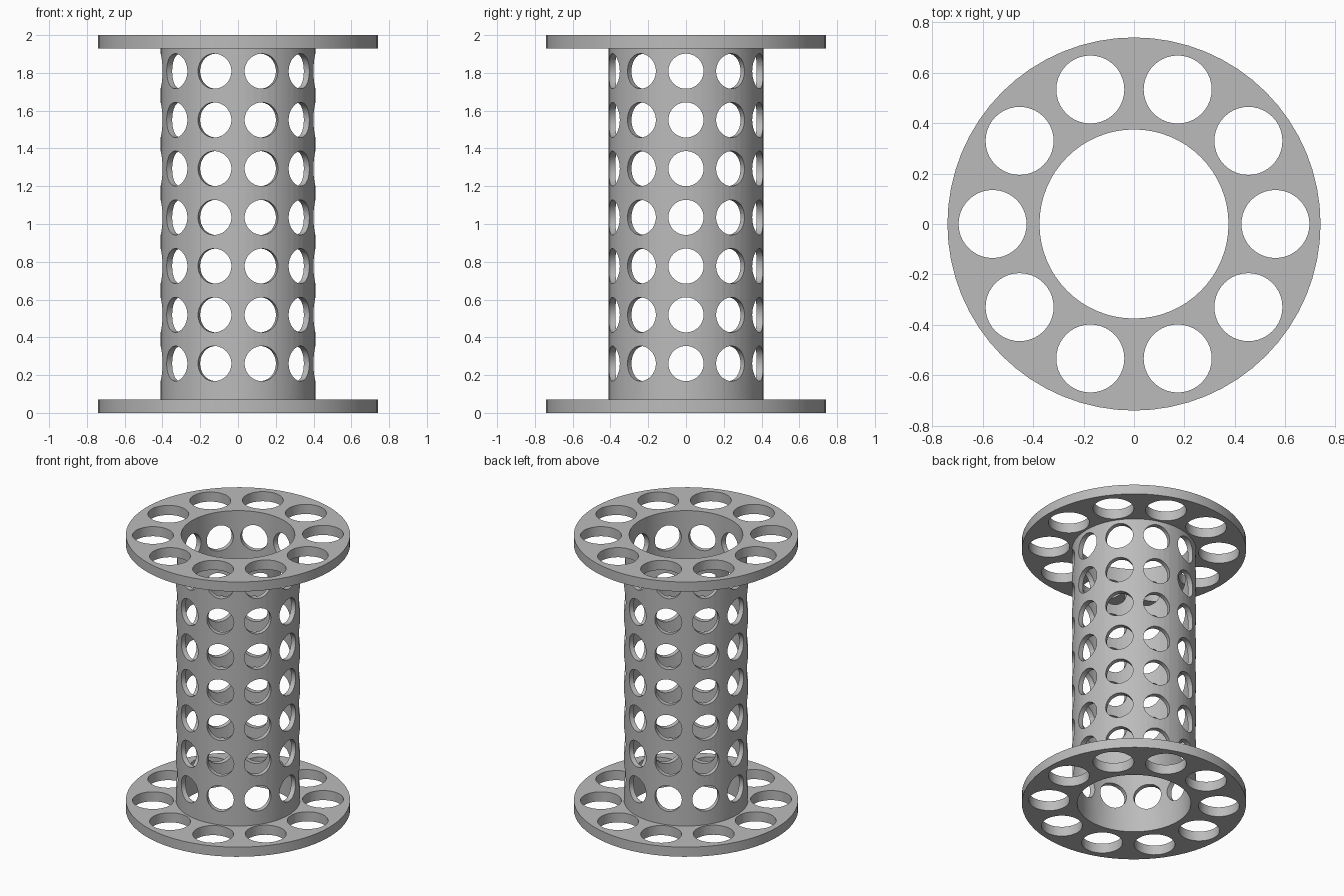
import bpy, bmesh
from math import pi, radians
from mathutils import Matrix

if "Cube" in bpy.data.objects:
    bpy.data.objects.remove(bpy.data.objects["Cube"])

HEIGHT, FLANGE_T = 2.0, 0.07
BORE, TUBE_R, FLANGE_R = 0.375, 0.41, 0.74
HOLES, ROWS = 10, 7
STEP = 2 * pi / HOLES

grey = bpy.data.materials.new("light grey")
grey.use_nodes = True
colour = (0.5, 0.5, 0.5, 1)
grey.diffuse_color = colour
grey.node_tree.nodes["Principled BSDF"].inputs["Base Color"].default_value = colour


def make_object(name, bm):
    mesh = bpy.data.meshes.new(name)
    bmesh.ops.recalc_face_normals(bm, faces=bm.faces)
    bm.to_mesh(mesh)
    bm.free()
    mesh.materials.append(grey)
    obj = bpy.data.objects.new(name, mesh)
    bpy.context.collection.objects.link(obj)
    return obj


def ring(name, outer, z0, z1, sides=64):
    """Spin a rectangular section into a thick ring."""
    bm = bmesh.new()
    section = [(BORE, z0), (outer, z0), (outer, z1), (BORE, z1)]
    verts = [bm.verts.new((r, 0, z)) for r, z in section]
    edges = [bm.edges.new((verts[i], verts[(i + 1) % 4])) for i in range(4)]
    bmesh.ops.spin(bm, geom=verts + edges, cent=(0, 0, 0), axis=(0, 0, 1),
                   angle=2 * pi, steps=sides)
    bmesh.ops.remove_doubles(bm, verts=bm.verts, dist=0.0001)
    return make_object(name, bm)


def drill(obj, matrices, radius, depth):
    """Cut a round hole at every matrix and bake the result."""
    bm = bmesh.new()
    for m in matrices:
        bmesh.ops.create_cone(bm, cap_ends=True, segments=40, radius1=radius,
                              radius2=radius, depth=depth, matrix=m)
    cutter = make_object("hole_cutter", bm)
    cutter.hide_render = True
    mod = obj.modifiers.new("holes", 'BOOLEAN')
    mod.operation, mod.solver, mod.object = 'DIFFERENCE', 'EXACT', cutter
    bpy.ops.object.select_all(action='DESELECT')
    obj.select_set(True)
    bpy.context.view_layer.objects.active = obj
    bpy.ops.object.modifier_apply(modifier=mod.name)
    bpy.data.objects.remove(cutter)
    bpy.ops.object.shade_smooth_by_angle(angle=radians(30))


def turn(i):
    return Matrix.Rotation(i * STEP, 4, 'Z')


# Perforated tube
tube = ring("perforated_tube", TUBE_R, FLANGE_T, HEIGHT - FLANGE_T)
sideways = Matrix.Rotation(pi / 2, 4, 'Y')
drill(tube, [turn(i) @ Matrix.Translation((0.4, 0, 1.035 + 0.258 * (row - 3))) @ sideways
             for row in range(ROWS) for i in range(HOLES)], 0.093, 0.12)

# End flanges with a circle of round holes
for name, z in (("bottom_flange", 0), ("top_flange", HEIGHT - FLANGE_T)):
    flange = ring(name, FLANGE_R, z, z + FLANGE_T)
    drill(flange, [turn(i) @ Matrix.Translation((0.561, 0, z + FLANGE_T / 2))
                   for i in range(HOLES)], 0.135, 0.2)
